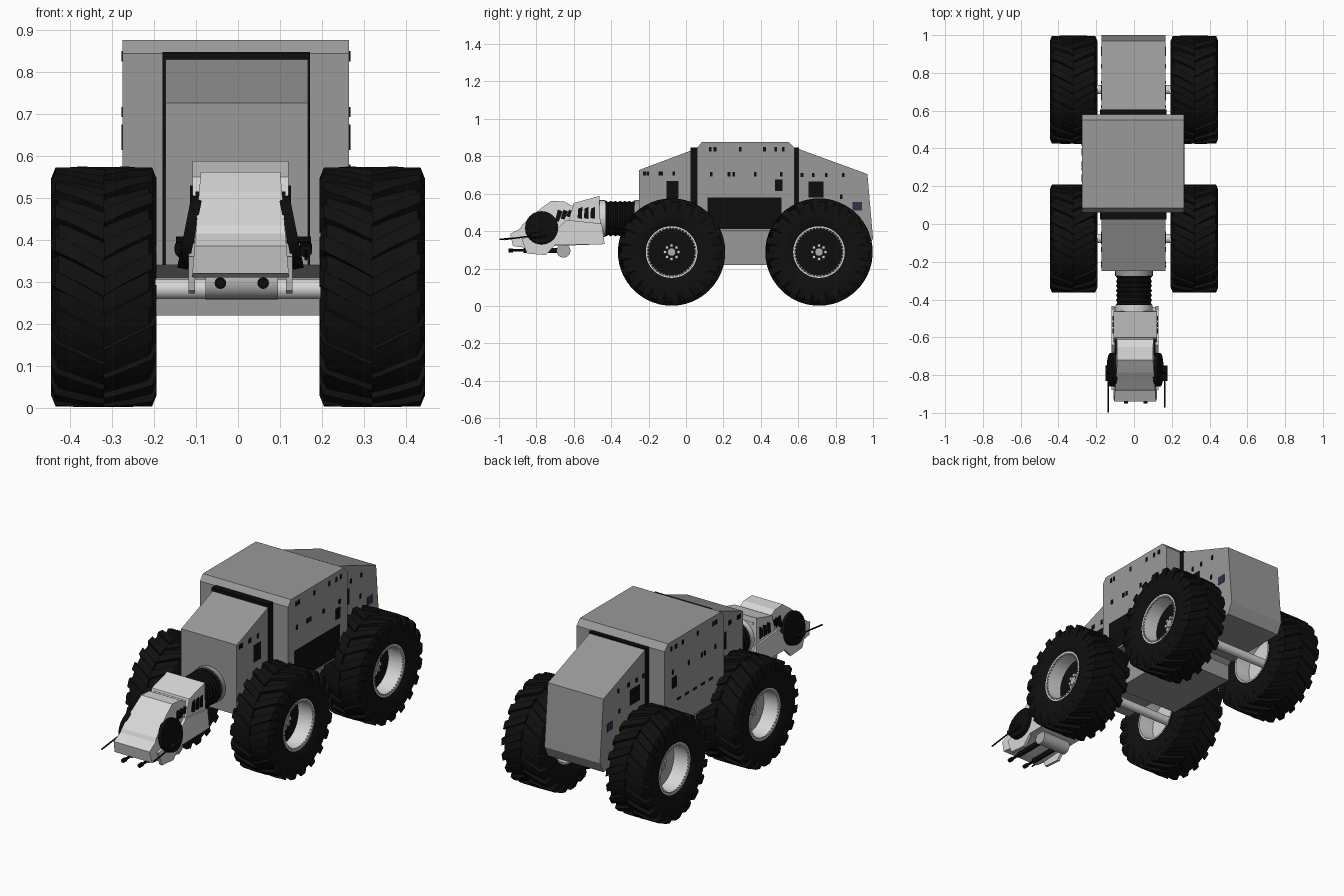
import bpy, bmesh, math
from mathutils import Vector

cube = bpy.data.objects.get("Cube")
if cube:
    bpy.data.objects.remove(cube, do_unlink=True)


def material(name, r, g, b):
    m = bpy.data.materials.new(name)
    m.use_nodes = True
    m.diffuse_color = (r, g, b, 1)
    node = next(n for n in m.node_tree.nodes if n.type == 'BSDF_PRINCIPLED')
    node.inputs["Base Color"].default_value = (r, g, b, 1)
    return m


HULL = material("hull_grey", .32, .32, .32)
SHELL = material("pale_shell", .68, .68, .68)
RIM = material("rim_white", .68, .68, .68)
TYRE = material("tyre_black", .005, .005, .005)
BLACK = material("trim_black", .004, .004, .004)
STEEL = material("steel_grey", .42, .42, .42)
VIOLET = material("violet_glass", .035, .03, .07)
round_parts = []


def finish(name, bm, mat, smooth=False):
    bmesh.ops.recalc_face_normals(bm, faces=bm.faces)
    me = bpy.data.meshes.new(name)
    bm.to_mesh(me)
    bm.free()
    me.materials.append(mat)
    ob = bpy.data.objects.new(name, me)
    bpy.context.collection.objects.link(ob)
    if smooth:
        round_parts.append(ob)
    return ob


def prism(name, profile, half, mat, cx=0.0):
    """Extrude a y-z profile across x; half may be a function of height."""
    bm = bmesh.new()
    width = half if callable(half) else (lambda z: half)
    a = [bm.verts.new((cx - width(z), y, z)) for y, z in profile]
    b = [bm.verts.new((cx + width(z), y, z)) for y, z in profile]
    bm.faces.new(a)
    bm.faces.new(b)
    for i in range(len(a)):
        j = (i + 1) % len(a)
        bm.faces.new((a[i], a[j], b[j], b[i]))
    return finish(name, bm, mat)


def add_box(bm, lo, hi):
    v = bmesh.ops.create_cube(bm, size=1)["verts"]
    for p in v:
        p.co = [lo[k] + (p.co[k] + .5) * (hi[k] - lo[k]) for k in range(3)]


def box(name, lo, hi, mat):
    bm = bmesh.new()
    add_box(bm, lo, hi)
    return finish(name, bm, mat)


def rod(name, p, q, r, mat, n=24, r2=None):
    p, q = Vector(p), Vector(q)
    bm = bmesh.new()
    bmesh.ops.create_cone(bm, cap_ends=True, segments=n, radius1=r,
                          radius2=r if r2 is None else r2, depth=(q - p).length)
    rot = (q - p).to_track_quat('Z', 'Y')
    for v in bm.verts:
        v.co = rot @ v.co + (p + q) / 2
    return finish(name, bm, mat, True)


def lathe(name, pts, centre, axis, mat, n=48, closed=False):
    """Spin (offset along axis, radius) points round the x or y axis."""
    bm = bmesh.new()
    rings = []
    for i in range(n):
        t = math.tau * i / n
        c, s = math.cos(t), math.sin(t)
        rings.append([bm.verts.new(Vector(centre) + Vector(
            (o, r * c, r * s) if axis == 'x' else (r * c, o, r * s))) for o, r in pts])
    for i in range(n):
        a, b = rings[i], rings[(i + 1) % n]
        for k in range(len(pts) if closed else len(pts) - 1):
            m = (k + 1) % len(pts)
            bm.faces.new((a[k], a[m], b[m], b[k]))
    return finish(name, bm, mat, True)


# Hull: centre block and the front and rear sections
prism("centre_hull", [(.06, .40), (.06, .845), (.085, .877), (.55, .877), (.58, .845), (.58, .40)],
      .27, HULL, -.005)
prism("centre_belly", [(.06, .41), (.06, .34), (.10, .31), (.10, .22), (.54, .22), (.54, .31),
                       (.58, .34), (.58, .41)], .195, HULL)
prism("front_hull", [(-.25, .34), (-.25, .727), (.03, .832), (.03, .34)], .17, HULL, -.003)
prism("rear_hull", [(.60, .30), (.60, .84), (.97, .705), (1.0, .36), (.97, .30)], .17, HULL, -.003)
box("front_gap_seal", (-.18, .025, .34), (.172, .062, .848), BLACK)
box("rear_gap_seal", (-.18, .575, .34), (.172, .605, .846), BLACK)
box("left_side_panel", (.258, .115, .41), (.268, .51, .58), BLACK)

# Small windows and hatches on both flanks
for side, word in ((1, "left"), (-1, "right")):
    for label, cx, half, rows in (
            ("centre", -.005, .27, ((.838, (.13, .155, .29, .42, .48, .52)),
                                    (.705, (.135, .23, .255, .37, .51)))),
            ("front", -.003, .17, ((.708, (-.222, -.205, -.14, -.13, -.065),),)),
            ("rear", -.003, .17, ((.70, (.62, .68, .75, .84)), (.585, (.83,))))):
        x = cx + side * half
        bm = bmesh.new()
        for z, ys in rows:
            for y in ys:
                add_box(bm, (x - .003, y - .007, z - .012), (x + .003, y + .007, z + .012))
        finish(word + "_" + label + "_windows", bm, BLACK)
    x = -.003 + side * .17
    for label, px, y0, y1, z0, z1, mat in (
            ("front_hatch", x, -.105, -.04, .575, .668, BLACK),
            ("centre_hatch", -.005 + side * .27, .475, .515, .615, .675, BLACK),
            ("rear_hatch", x, .655, .735, .58, .665, BLACK),
            ("rear_glass", x, .89, .94, .51, .555, VIOLET)):
        box(word + "_" + label, (px - .003, y0, z0), (px + .003, y1, z1), mat)
bm = bmesh.new()
for i in range(5):
    y = .16 + i * .07
    add_box(bm, (-.278, y, .535), (-.272, y + .03, .547))
finish("right_lower_slots", bm, BLACK)

# Wheels: tyre, chevron lugs, cupped rim, hub and bolts
LUGS = 20
for side, word in ((1, "left"), (-1, "right")):
    for wy, end in ((-.077, "front"), (.711, "rear")):
        name = word + "_" + end
        c = Vector((side * .32, wy, .288))
        lathe(name + "_tyre", [(-.105, .135), (-.122, .17), (-.123, .23), (-.108, .268), (0, .273),
                               (.108, .268), (.123, .23), (.122, .17), (.105, .135)],
              c, 'x', TYRE, closed=True)
        bm = bmesh.new()
        for half in (1, -1):
            for i in range(LUGS):
                t0 = math.tau * (i + (.5 if half < 0 else 0)) / LUGS
                rings = []
                for o, r0, r1, dt in ((0, .25, .287, 0), (.06, .25, .287, .12),
                                      (.115, .25, .285, .22), (.126, .215, .258, .25)):
                    ring = []
                    for r, w in ((r0, -.09), (r1, -.07), (r1, .07), (r0, .09)):
                        t = t0 + dt + w
                        ring.append(bm.verts.new(c + Vector(
                            (half * o, -r * math.cos(t), r * math.sin(t)))))
                    rings.append(ring)
                bm.faces.new(rings[0])
                bm.faces.new(rings[-1])
                for a, b in zip(rings, rings[1:]):
                    for k in range(4):
                        m = (k + 1) % 4
                        bm.faces.new((a[k], a[m], b[m], b[k]))
        finish(name + "_lugs", bm, TYRE)
        lathe(name + "_rim", [(-.108, .138), (-.108, .130), (0, .127), (.108, .130), (.108, .138)],
              c, 'x', RIM)
        out = Vector((side, 0, 0))
        rod(name + "_rim_disc", c - out * .02, c + out * .01, .128, RIM, 40)
        rod(name + "_rim_face", c + out * .01, c + out * .015, .127,
            BLACK if side > 0 else STEEL, 40)
        rod(name + "_hub", c, c + out * .035, .022, STEEL, 16)
        bm = bmesh.new()
        for i in range(44):
            t = math.tau * i / 44
            p = c + Vector((side * .106, .126 * math.cos(t), .126 * math.sin(t)))
            add_box(bm, p - Vector((.004,) * 3), p + Vector((.004,) * 3))
        for i in range(8):
            t = math.tau * i / 8
            p = c + Vector((side * .022, .036 * math.cos(t), .036 * math.sin(t)))
            add_box(bm, p - Vector((.008,) * 3), p + Vector((.008,) * 3))
        finish(name + "_bolts", bm, RIM)
for wy, end in ((-.077, "front"), (.711, "rear")):
    rod(end + "_axle", (-.32, wy, .283), (.32, wy, .283), .024, RIM)

# Ribbed neck with its collars
ribs = [(-.44 + i * .0125, .095 if i % 2 else .088) for i in range(17)]
lathe("neck_bellows", ribs, (0, 0, .467), 'y', BLACK, 32)
rod("neck_base_collar", (0, -.275, .467), (0, -.245, .467), .1, HULL, 32)
rod("neck_head_collar", (0, -.47, .467), (0, -.43, .467), .098, SHELL, 32)

# Head: faceted skull, rear housing and cheek plates
HX = .006
prism("head_skull", [(-.46, .375), (-.46, .56), (-.612, .537), (-.65, .558), (-.72, .562), (-.785, .515),
                     (-.835, .47), (-.875, .435), (-.885, .415), (-.94, .385), (-.925, .32),
                     (-.85, .31), (-.71, .32), (-.44, .33)],
      lambda z: .095 + (.56 - z) * .083, SHELL, HX)
prism("head_housing", [(-.455, .37), (-.463, .588), (-.60, .55), (-.63, .44), (-.58, .36)],
      .115, SHELL, HX)
for side, word in ((1, "left"), (-1, "right")):
    x = HX + side * .116
    prism(word + "_cheek", [(-.435, .33), (-.45, .44), (-.64, .46), (-.70, .40), (-.88, .36),
                            (-.85, .28), (-.75, .272), (-.70, .325)], .008, SHELL, x)
    for k in range(3):
        y = -.70 + k * .03
        prism(word + "_vent_" + str(k + 1), [(y, .455 + k * .012), (y + .02, .45 + k * .012),
                                             (y + .04, .505), (y + .015, .515)],
              .004, BLACK, HX + side * .103)
    for k in range(3):
        y = -.58 + k * .034
        prism(word + "_grille_" + str(k + 1), [(y, .47), (y + .024, .465), (y + .026, .53),
                                               (y + .004, .52)], .004, BLACK, HX + side * .116)
    # Round eye disc, leaning inward at the top
    c = Vector((HX + side * .122, -.772, .418))
    d = Vector((side, 0, .2)).normalized()
    rod(word + "_eye_disc", c - d * .014, c + d * .012, .088, BLACK, 32)
    # Side gun
    gx = .162 if side > 0 else -.136
    gy = -.97 if side > 0 else -.998
    rod(word + "_gun_mount", (HX + side * .11, -.79, .40), (gx + side * .012, -.79, .40), .008, BLACK, 10)
    rod(word + "_gun_body", (gx, -.83, .373), (gx, -.75, .385), .015, BLACK, 12)
    rod(word + "_gun_barrel", (gx, gy, .355), (gx, -.82, .375), .004, BLACK, 8)

# Chin roller and twin chin guns
rod("chin_roller", (-.077, -.655, .295), (.095, -.655, .295), .037, STEEL, 24)
for gx, word in ((.06, "left"), (-.042, "right")):
    rod(word + "_chin_gun", (gx, -.87, .297), (gx, -.68, .297), .014, BLACK, 12)
    rod(word + "_chin_barrel", (gx, -.945, .297), (gx, -.86, .297), .007, BLACK, 8)
    rod(word + "_chin_muzzle", (gx, -.95, .297), (gx, -.925, .297), .011, BLACK, 10)

# Smooth the round parts, keeping hard edges
bpy.ops.object.select_all(action='DESELECT')
for ob in round_parts:
    ob.select_set(True)
bpy.context.view_layer.objects.active = round_parts[0]
bpy.ops.object.shade_smooth_by_angle(angle=math.radians(35))
